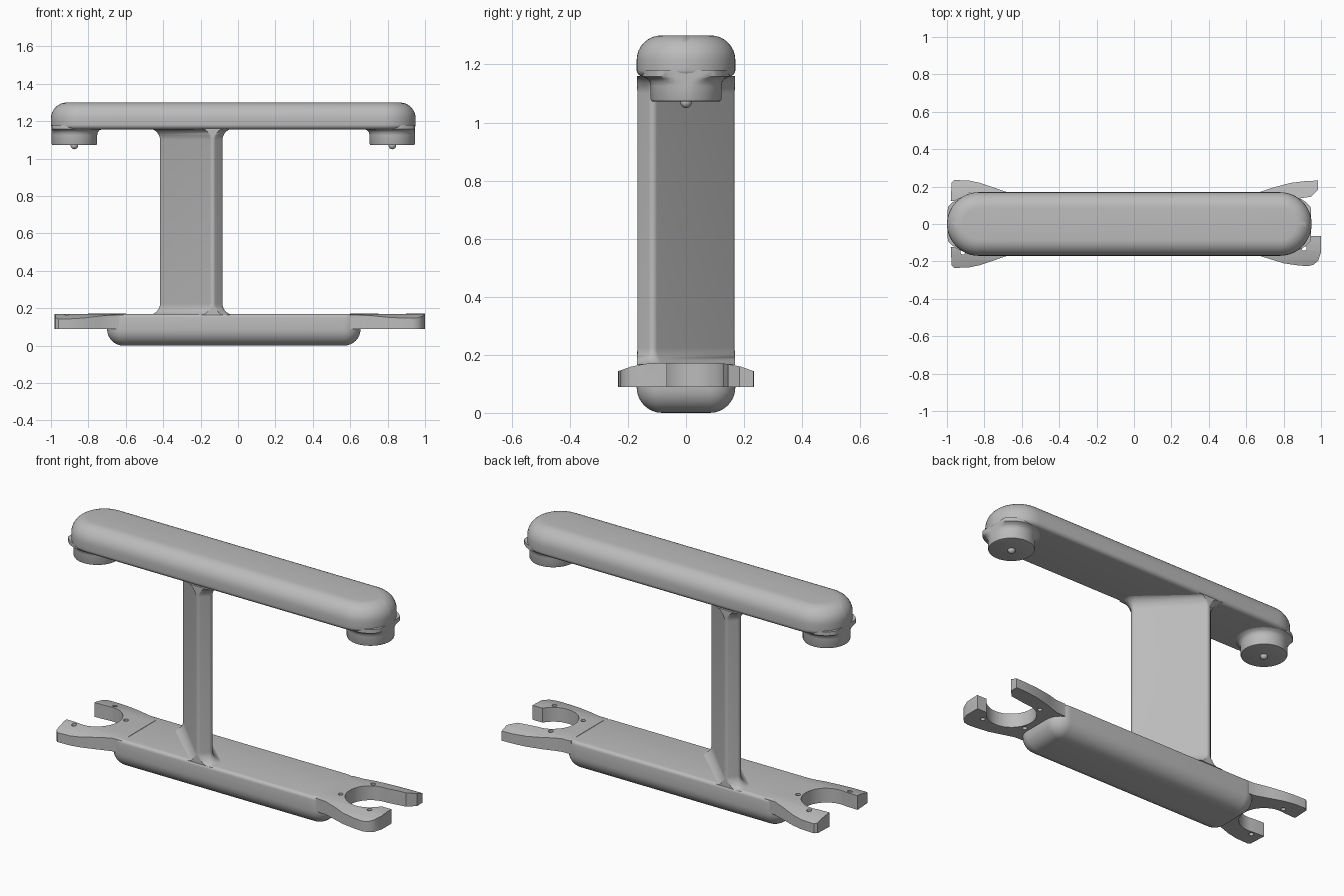
import bpy, bmesh
from math import pi, sin, cos, radians

if "Cube" in bpy.data.objects:
    bpy.data.objects.remove(bpy.data.objects["Cube"])

grey = bpy.data.materials.new("plain grey")
grey.use_nodes = True
grey.diffuse_color = (0.5, 0.5, 0.5, 1)
grey.node_tree.nodes["Principled BSDF"].inputs["Base Color"].default_value = (0.5, 0.5, 0.5, 1)


def loft(name, rings):
    """Skin a stack of equal-length rings and cap both ends."""
    bm = bmesh.new()
    rows = [[bm.verts.new(p) for p in ring] for ring in rings]
    n = len(rows[0])
    for a, b in zip(rows, rows[1:]):
        for i in range(n):
            j = (i + 1) % n
            bm.faces.new((a[i], a[j], b[j], b[i]))
    bm.faces.new(rows[0][::-1])
    bm.faces.new(rows[-1])
    bmesh.ops.recalc_face_normals(bm, faces=bm.faces)
    mesh = bpy.data.meshes.new(name)
    bm.to_mesh(mesh)
    bm.free()
    mesh.materials.append(grey)
    obj = bpy.data.objects.new(name, mesh)
    bpy.context.collection.objects.link(obj)
    return obj


def rounded_rect(hx, hy, rad, steps=12):
    """Plan outline of a rounded rectangle centred on the origin."""
    pts = []
    for q, (sx, sy) in enumerate(((1, 1), (-1, 1), (-1, -1), (1, -1))):
        for i in range(steps + 1):
            a = pi / 2 * (q + i / steps)
            pts.append((sx * (hx - rad) + rad * cos(a), sy * (hy - rad) + rad * sin(a)))
    return pts


def bar(name, x0, x1, hy, rad, profile):
    """Rounded bar along x, profile gives (inset, z) pairs."""
    cx, hx = (x0 + x1) / 2, (x1 - x0) / 2
    return loft(name, [[(cx + x, y, z) for x, y in
                        rounded_rect(hx - d, hy - d, max(rad - d, 0.004))]
                       for d, z in profile])


def quarter(r, z, sign, steps=8):
    """Edge rounding from inset r at z to inset 0, going up or down."""
    return [(r * (1 - sin(pi / 2 * i / steps)), z + sign * r * (1 - cos(pi / 2 * i / steps)))
            for i in range(steps + 1)]


def prism(name, outline, z0, z1):
    return loft(name, [[(x, y, z) for x, y in outline] for z in (z0, z1)])


def circle(cx, cy, r, n=48):
    return [(cx + r * cos(2 * pi * i / n), cy + r * sin(2 * pi * i / n)) for i in range(n)]


def boolean(obj, cutter, operation):
    mod = obj.modifiers.new("cut", "BOOLEAN")
    mod.operation, mod.solver, mod.object = operation, "EXACT", cutter
    bpy.context.view_layer.objects.active = obj
    bpy.ops.object.modifier_apply(modifier=mod.name)
    bpy.data.objects.remove(cutter)


parts = []

# Upper and lower bars
parts.append(bar("top_bar", -1.0, 0.95, 0.17, 0.17,
                 quarter(0.025, 1.157, 1) + quarter(0.085, 1.3, -1)[::-1]))
parts.append(bar("base_bar", -0.70, 0.655, 0.17, 0.09,
                 quarter(0.088, 0.0, 1) + quarter(0.018, 0.169, -1, 4)[::-1]))

# Diagonal post with flared ends, kept within the bars' width
flare = 0.06
stations = []
for i in range(9):
    a = pi / 2 * i / 8
    stations.append((flare * (1 - sin(a)), 0.165 + flare * (1 - cos(a))))
stations += [(d, 1.325 - z) for d, z in stations[::-1]]
rings = []
for d, z in stations:
    ring = []
    for u, v in rounded_rect(0.205 + d, 0.043 + d, 0.02 + d):
        x, y = (u + v) * cos(pi / 4), (v - u) * sin(pi / 4)
        ring.append((x - 0.25, max(-0.168, min(0.168, y)), z))
    rings.append(ring)
parts.append(loft("diagonal_post", rings))

# Round pads and small pins under the top bar
pad_profile = [(0.113, 1.072), (0.119, 1.074), (0.122, 1.08), (0.122, 1.125),
               (0.125, 1.14), (0.134, 1.151), (0.15, 1.158), (0.15, 1.18)]
for side, cx in (("right", -0.875), ("left", 0.825)):
    parts.append(loft(side + "_pad", [[(max(-0.996, min(0.946, x)), y, z)
                                       for x, y in circle(cx, 0, r)] for r, z in pad_profile]))
    bpy.ops.mesh.primitive_uv_sphere_add(segments=20, ring_count=12, radius=0.02,
                                         location=(cx, 0, 1.07))
    pin = bpy.context.object
    pin.name = side + "_pin"
    pin.data.materials.append(grey)
    parts.append(pin)

# Forked plates at both ends of the base
half = [(-0.60, 0.165), (-0.67, 0.167), (-0.75, 0.195), (-0.82, 0.219), (-0.88, 0.232),
        (-0.96, 0.235), (-0.975, 0.222), (-0.98, 0.12)]
left_outline = [(0.60, -0.165), (0.66, -0.167), (0.72, -0.185), (0.80, -0.21), (0.88, -0.222),
                (0.93, -0.225), (0.96, -0.218), (0.985, -0.195), (1.0, -0.15), (1.0, 0.0),
                (0.94, 0.14), (0.985, 0.185), (0.985, 0.232), (0.92, 0.23), (0.84, 0.22),
                (0.75, 0.197), (0.66, 0.167), (0.60, 0.165)]
forks = {
    "right_fork": (half + [(x, -y) for x, y in half[::-1]], -0.875,
                   [(-0.875, 0.128), (-1.1, 0.118), (-1.1, -0.118), (-0.875, -0.128)],
                   (90, 15, -105)),
    "left_fork": (left_outline, 0.825,
                  [(0.825, 0.128), (0.94, 0.145), (1.1, 0.145), (1.1, -0.065), (0.825, -0.065)],
                  (120, 204, -57)),
}
# Crowned section that thins the prongs towards their outer sides
crown = [(-0.3, 0.09), (0.3, 0.09), (0.3, 0.115), (0.235, 0.143), (0.19, 0.159), (0.14, 0.169),
         (0.1, 0.171), (-0.1, 0.171), (-0.14, 0.169), (-0.19, 0.159), (-0.235, 0.143),
         (-0.3, 0.115)]
for name, (outline, cx, slot, angles) in forks.items():
    fork = prism(name, outline, 0.05, 0.25)
    boolean(fork, loft("crown_cutter", [[(x, y, z) for y, z in crown] for x in (-1.2, 1.2)]),
            "INTERSECT")
    boolean(fork, prism("notch_cutter", circle(cx, 0, 0.13), 0, 0.3), "DIFFERENCE")
    boolean(fork, prism("slot_cutter", slot, 0, 0.3), "DIFFERENCE")
    for a in angles:
        hole = circle(cx + 0.155 * cos(radians(a)), 0.155 * sin(radians(a)), 0.013, 16)
        boolean(fork, prism("hole_cutter", hole, 0, 0.3), "DIFFERENCE")
    parts.append(fork)

# Smooth shading with sharp edges kept
bpy.ops.object.select_all(action="DESELECT")
for obj in parts:
    obj.select_set(True)
bpy.context.view_layer.objects.active = parts[0]
bpy.ops.object.shade_smooth_by_angle(angle=radians(35))
